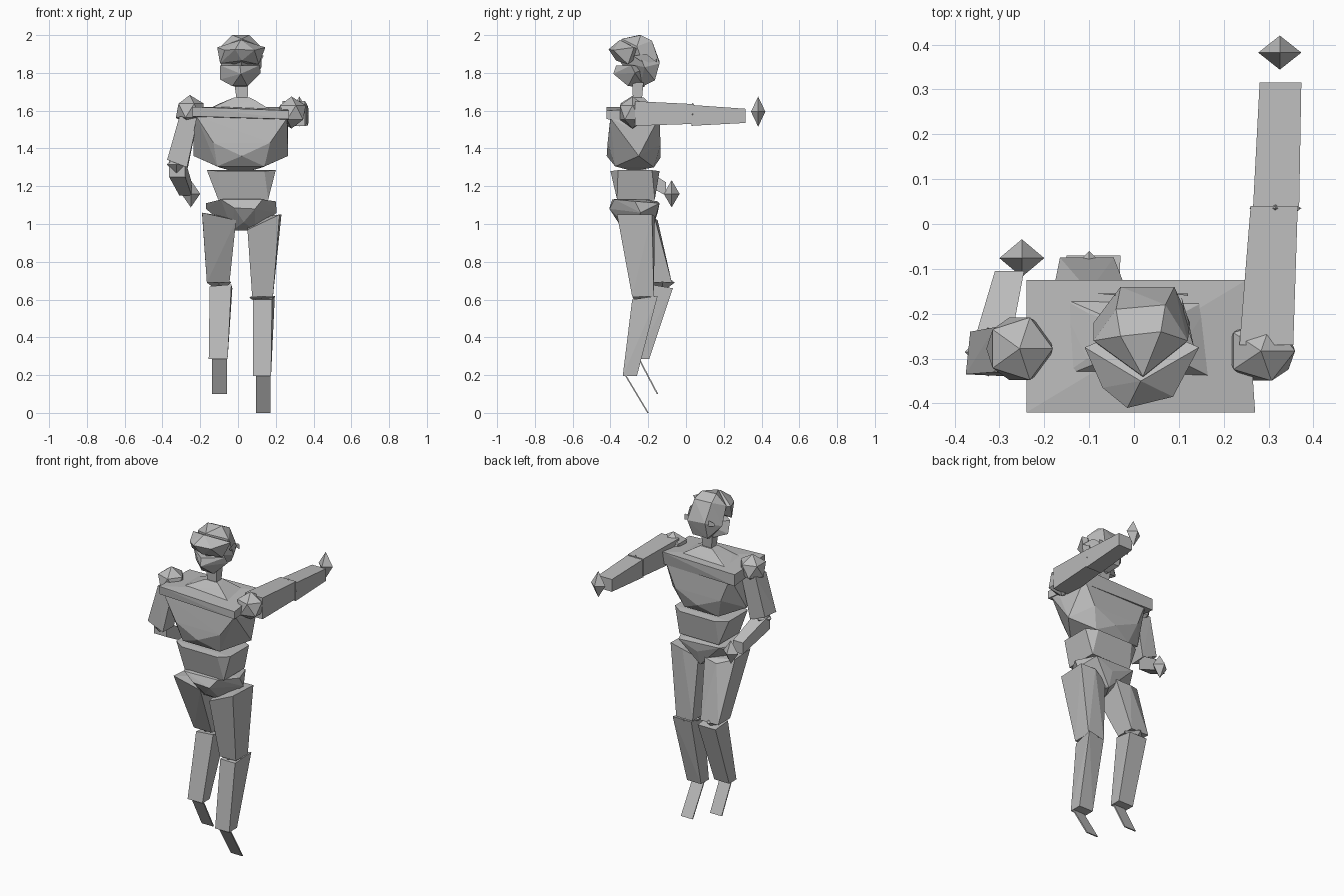
import bpy, bmesh
from mathutils import Vector, Matrix

grey = bpy.data.materials.new("plain grey")
grey.diffuse_color = (0.5, 0.5, 0.5, 1)


def finish(name, bm):
    bmesh.ops.recalc_face_normals(bm, faces=bm.faces)
    me = bpy.data.meshes.new(name)
    bm.to_mesh(me)
    bm.free()
    me.materials.append(grey)
    ob = bpy.data.objects.new(name, me)
    bpy.context.collection.objects.link(ob)
    return ob


def hull(name, pts):
    """Faceted solid wrapped around a few points."""
    bm = bmesh.new()
    for p in pts:
        bm.verts.new(p)
    res = bmesh.ops.convex_hull(bm, input=bm.verts)
    junk = {g for g in res["geom_interior"] + res["geom_unused"]
            if isinstance(g, bmesh.types.BMVert)}
    bmesh.ops.delete(bm, geom=list(junk), context='VERTS')
    return finish(name, bm)


def rect(x0, x1, y0, y1, z):
    return [(x, y, z) for x in (x0, x1) for y in (y0, y1)]


def rect_y(x0, x1, z0, z1, y):
    return [(x, y, z) for x in (x0, x1) for z in (z0, z1)]


def gem(name, c, r):
    """Eight-sided stone used for joints and hands."""
    c = Vector(c)
    pts = []
    for i in range(3):
        for s in (-1, 1):
            p = c.copy()
            p[i] += s * r[i]
            pts.append(p)
    return hull(name, pts)


def ball(name, c, r):
    """Twenty-sided joint."""
    bm = bmesh.new()
    bmesh.ops.create_icosphere(bm, subdivisions=1, radius=1)
    bmesh.ops.transform(bm, verts=bm.verts, matrix=Matrix.Translation(c) @ Matrix.Diagonal((*r, 1)))
    return finish(name, bm)


def plate(name, corners):
    bm = bmesh.new()
    bm.faces.new([bm.verts.new(p) for p in corners])
    return finish(name, bm)


# Head: skull and cap, with a jaw in front
hull("skull", [
    (-.03, -.25, 2), (.06, -.24, 2), (.02, -.34, 1.98), (.07, -.18, 1.97), (-.04, -.19, 1.97),
    (-.09, -.26, 1.94), (.12, -.26, 1.94), (-.03, -.14, 1.86), (.09, -.14, 1.85),
    (-.09, -.22, 1.83), (.125, -.22, 1.83), (-.03, -.165, 1.76), (.07, -.165, 1.76),
    (.01, -.245, 1.72), (.02, -.35, 1.86)])
hull("jaw", [
    (-.095, -.29, 1.84), (.115, -.29, 1.84), (.01, -.37, 1.84), (.015, -.385, 1.795),
    (-.095, -.27, 1.765), (.12, -.27, 1.80), (-.03, -.307, 1.73), (.05, -.307, 1.73),
    (.01, -.22, 1.725), (.02, -.2, 1.83)])
# Visor bulging over the eyes
hull("visor", [
    (-.11, -.275, 1.935), (.145, -.275, 1.935), (.015, -.35, 1.975), (-.015, -.41, 1.925),
    (.087, -.385, 1.92), (-.07, -.365, 1.92), (-.095, -.307, 1.85), (.11, -.307, 1.845),
    (.02, -.37, 1.865), (.02, -.22, 1.91)])
# Loose visor strap ends at the back and side
for x0, x1 in ((-.085, -.03), (.08, .12)):
    plate("strap_end", [(x0, -.155, 1.85), (x1, -.155, 1.84), (x1, -.16, 1.875), (x0, -.155, 1.87)])
plate("side_strap", [(.105, -.16, 1.86), (.115, -.22, 1.85), (.135, -.28, 1.89), (.12, -.21, 1.9)])

# Neck and sloping base
hull("neck", rect(-.02, .055, -.285, -.225, 1.75) + rect(-.005, .05, -.28, -.235, 1.64))
hull("neck_base", rect(-.02, .06, -.285, -.225, 1.67)
     + [(-.105, -.30, 1.635), (.09, -.30, 1.655), (-.1, -.2, 1.635), (.1, -.2, 1.645)]
     + rect(-.17, .18, -.345, -.16, 1.60))

# Torso: shoulder slab, chest, waist, pelvis
hull("shoulder_slab", [
    (-.24, -.42, 1.62), (.27, -.42, 1.60), (-.24, -.125, 1.61), (.25, -.125, 1.62),
    (-.24, -.415, 1.57), (.27, -.42, 1.555), (-.24, -.125, 1.54), (.25, -.14, 1.54)])
hull("chest", [
    (-.22, -.40, 1.57), (.26, -.40, 1.56), (-.2, -.14, 1.57), (.24, -.14, 1.57),
    (-.235, -.32, 1.48), (-.235, -.25, 1.36), (.265, -.32, 1.52), (.265, -.25, 1.36),
    (-.13, -.415, 1.43), (.17, -.415, 1.43), (.02, -.42, 1.36),
    (-.14, -.135, 1.42), (.17, -.135, 1.42), (.02, -.135, 1.35),
    (-.11, -.375, 1.305), (.14, -.375, 1.305), (-.1, -.17, 1.30), (.13, -.17, 1.30),
    (-.03, -.28, 1.28), (.06, -.28, 1.28)])
hull("waist", rect(-.165, .2, -.36, -.18, 1.285) + rect(-.1, .14, -.40, -.14, 1.28)
     + rect(-.105, .16, -.365, -.165, 1.13))
hull("pelvis", [
    (-.17, -.27, 1.11), (.2, -.27, 1.12), (-.09, -.39, 1.13), (.13, -.38, 1.13),
    (-.12, -.15, 1.12), (.15, -.14, 1.11), (.02, -.28, 1.145), (.205, -.24, 1.06),
    (-.17, -.24, 1.08), (-.02, -.405, 1.085), (.09, -.405, 1.08), (.03, -.36, 1.01),
    (-.03, -.29, .965), (.09, -.29, .965), (.03, -.18, .97), (.03, -.15, 1.06)])

# Legs: tapered thigh and shin, faceted knee, thin slanted foot
hull("left_thigh", [(-.19, -.35, 1.06), (-.01, -.35, 1.02), (-.19, -.2, 1.05), (-.01, -.165, 1.03),
                    (-.1, -.15, 1.02)] + rect(-.165, -.045, -.19, -.075, .69))
hull("right_thigh", [(.05, -.35, .97), (.22, -.365, 1.05), (.05, -.19, 1.0), (.23, -.18, 1.05),
                     (.14, -.165, 1.04)] + rect(.075, .185, -.285, -.17, .615))
gem("left_knee", (-.1, -.125, .69), (.065, .065, .05))
gem("right_knee", (.125, -.22, .61), (.065, .065, .045))
hull("left_shin", [(-.15, -.19, .67), (-.035, -.19, .68), (-.15, -.07, .66), (-.03, -.07, .66)]
     + rect(-.155, -.055, -.265, -.195, .285))
hull("right_shin", [(.08, -.285, .60), (.18, -.285, .60), (.08, -.165, .61), (.195, -.15, .62)]
     + rect(.08, .175, -.335, -.26, .195))
for name, x, y0, z0, y1, z1 in (("left_foot", -.137, -.255, .29, -.155, .1),
                                ("right_foot", .095, -.325, .2, -.205, 0)):
    hull(name, [(xx, y + d, z) for xx in (x, x + .078)
                for y, z in ((y0, z0), (y1, z1)) for d in (0, .008)])

# Outstretched arm pointing backward
ball("right_shoulder", (.283, -.283, 1.59), (.085, .078, .085))
hull("right_upper_arm", rect_y(.235, .355, 1.52, 1.65, -.27) + rect_y(.26, .365, 1.53, 1.635, .04))
gem("right_elbow", (.315, .035, 1.58), (.058, .04, .062))
hull("right_forearm", rect_y(.265, .368, 1.52, 1.63, .03) + rect_y(.28, .373, 1.535, 1.61, .315))
gem("right_hand", (.325, .382, 1.595), (.048, .038, .08))

# Bent arm with the hand behind the hip
ball("left_shoulder", (-.255, -.278, 1.60), (.083, .082, .083))
hull("left_upper_arm", rect(-.31, -.21, -.33, -.23, 1.57)
     + [(-.375, -.335, 1.34), (-.365, -.24, 1.34), (-.27, -.34, 1.30), (-.265, -.24, 1.30)])
gem("left_elbow", (-.325, -.285, 1.315), (.052, .055, .05))
hull("left_forearm", rect_y(-.365, -.28, 1.25, 1.34, -.29) + rect_y(-.31, -.245, 1.15, 1.22, -.105))
gem("left_hand", (-.25, -.076, 1.16), (.05, .042, .072))
